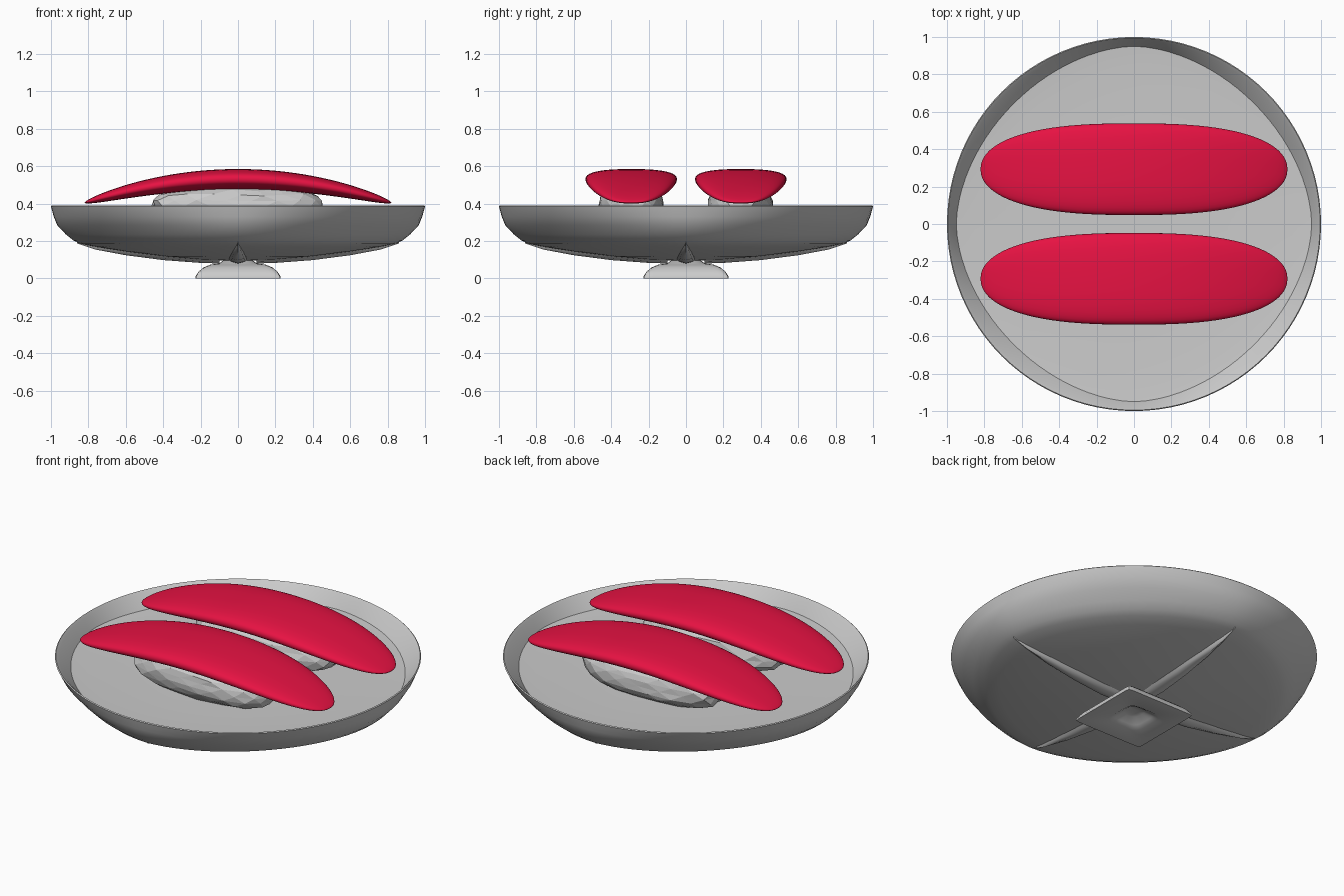
import bpy, bmesh, math, random
from mathutils import Vector

if "Cube" in bpy.data.objects:
    bpy.data.objects.remove(bpy.data.objects["Cube"])

random.seed(4)
SEG = 96


def material(name, rgb):
    m = bpy.data.materials.new(name)
    m.diffuse_color = (*rgb, 1)
    m.use_nodes = True
    m.node_tree.nodes["Principled BSDF"].inputs["Base Color"].default_value = m.diffuse_color
    return m


GREY = material("plate grey", (0.60, 0.60, 0.60))
RICE = material("rice grey", (0.60, 0.60, 0.60))
RED = material("fish red", (0.80, 0.006, 0.055))


def finish(name, bm, mat, angle=None):
    bmesh.ops.recalc_face_normals(bm, faces=bm.faces)
    me = bpy.data.meshes.new(name)
    bm.to_mesh(me)
    bm.free()
    me.materials.append(mat)
    ob = bpy.data.objects.new(name, me)
    bpy.context.collection.objects.link(ob)
    if angle:
        bpy.ops.object.select_all(action='DESELECT')
        ob.select_set(True)
        bpy.context.view_layer.objects.active = ob
        bpy.ops.object.shade_smooth_by_angle(angle=math.radians(angle))
    return ob


def skin(bm, rings, closed=True, caps=True):
    """Join a list of point rings with quads and close both ends."""
    vs = [[bm.verts.new(p) for p in r] for r in rings]
    n = len(vs[0])
    for a, b in zip(vs, vs[1:]):
        for i in range(n):
            j = (i + 1) % n
            bm.faces.new((a[i], a[j], b[j], b[i]))
    if caps:
        bm.faces.new(vs[0])
        bm.faces.new(vs[-1])


def ring(r, z, p):
    """Superellipse ring: p = 2 round, below 2 pointed on the axes, large p square."""
    pts = []
    for i in range(SEG):
        t = 2 * math.pi * i / SEG
        c, s = math.cos(t), math.sin(t)
        f = r * (abs(c) ** p + abs(s) ** p) ** (-1 / p)
        pts.append((f * c, f * s, z))
    return pts


def lathe(name, profile, mat, angle):
    bm = bmesh.new()
    skin(bm, [ring(*q) for q in profile])
    return finish(name, bm, mat, angle)


# Shallow dish: underside, wall, rim, inner wall, floor
lathe("plate", [
    (0.02, 0.095, 2), (0.2, 0.1, 2), (0.4, 0.118, 1.95), (0.6, 0.143, 1.85),
    (0.76, 0.168, 1.78), (0.84, 0.185, 1.75), (0.88, 0.203, 1.75),
    (0.92, 0.235, 1.77), (0.967, 0.285, 1.8), (0.985, 0.33, 1.93),
    (1.0, 0.385, 2), (0.995, 0.39, 2), (0.985, 0.375, 1.95),
    (0.95, 0.305, 1.78), (0.85, 0.298, 1.8), (0.5, 0.295, 2), (0.02, 0.295, 2)], GREY, 35)

# Square foot with a hollow in its underside
lathe("foot", [
    (0.02, 0.045, 2), (0.05, 0.04, 3), (0.085, 0.015, 4), (0.11, 0.0, 5),
    (0.228, 0.0, 40), (0.228, 0.01, 40), (0.212, 0.035, 30), (0.185, 0.058, 20),
    (0.15, 0.073, 10), (0.1, 0.08, 5), (0.06, 0.11, 2)], GREY, 40)

# Four tapering ridges under the dish
for k in range(4):
    a = k * math.pi / 2
    bm = bmesh.new()
    rings = []
    for r, z, w in [(0.1, 0.08, 0.06), (0.2, 0.083, 0.07), (0.4, 0.098, 0.058),
                    (0.6, 0.124, 0.04), (0.76, 0.154, 0.02), (0.86, 0.187, 0.004)]:
        sec = [(-w, 0.04), (-0.55 * w, 0.008), (0, 0), (0.55 * w, 0.008), (w, 0.04)]
        rings.append([(r * math.cos(a) - y * math.sin(a),
                       r * math.sin(a) + y * math.cos(a), z + h) for y, h in sec])
    skin(bm, rings)
    finish(f"ridge_{k + 1}", bm, GREY, 50)


def fish_slice(name, cy):
    """Arched slab, rounded in plan and drooping at the ends."""
    bm = bmesh.new()
    rings = []
    for i in range(49):
        u = -math.cos(math.pi * (0.008 + 0.984 * i / 48))
        w = 0.245 * (1 - abs(u) ** 2.6) ** 0.46
        h = 0.055 * (1 - u * u) ** 0.55
        z = 0.53 - 0.125 * u * u
        pts = []
        for j in range(40):
            t = 2 * math.pi * j / 40
            c, s = math.cos(t), math.sin(t)
            pts.append((0.82 * u, cy + w * math.copysign(abs(c) ** 0.8, c),
                        z + h * math.copysign(abs(s) ** 0.8, s)))
        rings.append(pts)
    skin(bm, rings)
    finish(name, bm, RED, 70)


def rice_block(name, cy):
    """Faceted, boxy lump."""
    bm = bmesh.new()
    bmesh.ops.create_icosphere(bm, subdivisions=3, radius=1)
    for v in bm.verts:
        p = 2.6
        f = sum(abs(c) ** p for c in v.co) ** (-1 / p) * random.uniform(0.96, 1.01)
        v.co = Vector((v.co.x * f * 0.46, cy + v.co.y * f * 0.178, 0.385 + v.co.z * f * 0.115))
    finish(name, bm, RICE)


for side, cy in (("front", -0.293), ("back", 0.293)):
    fish_slice(side + "_fish_slice", cy)
    rice_block(side + "_rice", cy)
